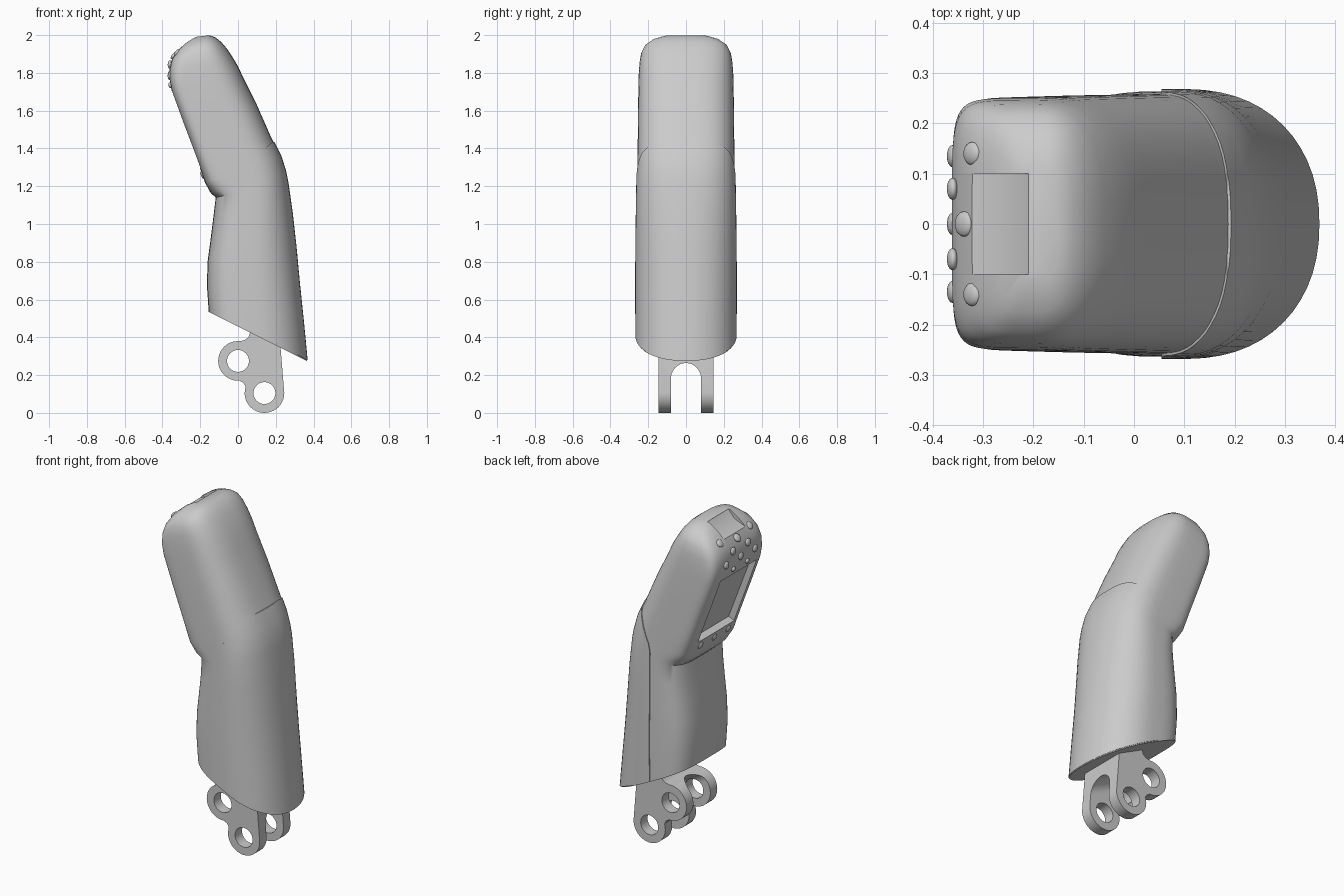
import bpy, bmesh
from math import sin, cos, pi, atan2, radians
from mathutils import Vector

if "Cube" in bpy.data.objects:
    bpy.data.objects.remove(bpy.data.objects["Cube"])


def finish(name, bm):
    bmesh.ops.recalc_face_normals(bm, faces=bm.faces)
    me = bpy.data.meshes.new(name)
    bm.to_mesh(me)
    bm.free()
    ob = bpy.data.objects.new(name, me)
    bpy.context.collection.objects.link(ob)
    return ob


def prism(name, pts, vec):
    """Closed outline of 3D points swept along vec."""
    bm = bmesh.new()
    a = [bm.verts.new(p) for p in pts]
    b = [bm.verts.new(Vector(p) + Vector(vec)) for p in pts]
    bm.faces.new(a)
    bm.faces.new(b[::-1])
    for i in range(len(a)):
        j = (i + 1) % len(a)
        bm.faces.new((a[i], b[i], b[j], a[j]))
    return finish(name, bm)


def side_prism(name, prof, hy):
    return prism(name, [(x, -hy, z) for x, z in prof], (0, 2 * hy, 0))


def boolean(ob, tool, op):
    m = ob.modifiers.new(op, 'BOOLEAN')
    m.operation, m.solver, m.object = op, 'EXACT', tool
    bpy.context.view_layer.objects.active = ob
    bpy.ops.object.modifier_apply(modifier=m.name)
    bpy.data.objects.remove(tool)


def smooth(ob, deg):
    bpy.ops.object.select_all(action='DESELECT')
    ob.select_set(True)
    bpy.context.view_layer.objects.active = ob
    bpy.ops.object.shade_smooth_by_angle(angle=radians(deg))


def arc(cx, cz, r, a0, a1, n=20):
    return [(cx + r * cos(radians(a0 + (a1 - a0) * i / n)),
             cz + r * sin(radians(a0 + (a1 - a0) * i / n))) for i in range(n + 1)]


# Body stations: left x, z, right x, z, half width, left and right squareness
STATIONS = [
    (-.155, .535, .365, .275, .263, 3.6, 2.2), (-.165, .68, .345, .48, .264, 3.6, 2.2),
    (-.16, .81, .322, .70, .264, 3.6, 2.2), (-.145, .92, .305, .88, .263, 3.6, 2.2),
    (-.13, 1.04, .285, 1.06, .261, 3.6, 2.3), (-.118, 1.14, .262, 1.22, .259, 4, 2.4),
    (-.145, 1.165, .25, 1.28, .258, 5, 2.5), (-.175, 1.22, .225, 1.36, .257, 6.5, 2.6),
    (-.216, 1.34, .175, 1.46, .256, 7, 2.7), (-.288, 1.53, .1, 1.63, .254, 7, 2.7),
    (-.35, 1.70, .03, 1.77, .252, 7, 2.7), (-.361, 1.76, 0, 1.835, .25, 7, 2.7),
    (-.362, 1.82, -.03, 1.885, .246, 6, 2.7), (-.35, 1.87, -.06, 1.93, .238, 5, 2.7),
    (-.32, 1.92, -.09, 1.965, .217, 4, 2.7), (-.275, 1.96, -.12, 1.988, .175, 4, 2.7),
    (-.23, 1.99, -.15, 1.999, .115, 4, 2.7)]


def body_loft(name, grow=0.0, n=56):
    bm = bmesh.new()
    rings = []
    for lx, lz, rx, rz, w, nl, nr in STATIONS:
        l, r = Vector((lx, 0, lz)), Vector((rx, 0, rz))
        mid, half = (l + r) / 2, (r - l) / 2
        half += half.normalized() * grow
        ring = []
        for i in range(n):
            c, s = cos(2 * pi * i / n), sin(2 * pi * i / n)
            e = 2 / (nr if c > 0 else nl)
            u = abs(c) ** e * (1 if c > 0 else -1)
            v = abs(s) ** e * (1 if s > 0 else -1)
            ring.append(bm.verts.new(mid + half * u + Vector((0, (w + grow) * v, 0))))
        rings.append(ring)
    for a, b in zip(rings, rings[1:]):
        for i in range(n):
            j = (i + 1) % n
            bm.faces.new((a[i], a[j], b[j], b[i]))
    bm.faces.new(rings[0][::-1])
    bm.faces.new(rings[-1])
    return finish(name, bm)


# Main body with the raised grip cover joined on
body = body_loft("body")
cover = body_loft("grip_cover", .005)
seam = [(.055, .436), (.055, 1.2), (.065, 1.25), (.085, 1.29), (.125, 1.37),
        (.155, 1.41), (.185, 1.435), (.6, 1.435), (.6, .164)]
boolean(cover, side_prism("cover_cutter", seam, .4), 'INTERSECT')
boolean(body, cover, 'UNION')

# Screen recess in the sloped face
DIR, NORMAL = Vector((-.357, 0, .934)), Vector((-.934, 0, -.357))
START = Vector((-.155, 0, 1.18))


def rotated(ob, loc, normal):
    ob.location = loc
    ob.rotation_euler = (0, atan2(normal[0], normal[2]), 0)


bpy.ops.mesh.primitive_cube_add(size=1)
box = bpy.context.object
box.scale = (.43, .34, .08)
rotated(box, START + DIR * .34, NORMAL)
bpy.context.view_layer.update()
boolean(body, box, 'DIFFERENCE')

# V-shaped notch on the top slope
notch = [(-.325, 1.915), (-.25, 1.945), (-.21, 1.992), (-.21, 2.1), (-.45, 2.1), (-.45, 1.915)]
boolean(body, side_prism("notch_cutter", notch, .1), 'DIFFERENCE')
smooth(body, 35)


# Buttons
def button(name, loc, normal, r=.022):
    bpy.ops.mesh.primitive_uv_sphere_add(segments=20, ring_count=12, radius=1)
    ob = bpy.context.object
    ob.name = name
    ob.scale = (r, r, .011)
    rotated(ob, loc, normal)
    smooth(ob, 60)


for y in (-.13, 0, .13):
    button("lower_button", START + DIR * .085 + Vector((0, y, 0)), NORMAL)
for y, z in ((-.135, 1.785), (-.07, 1.845), (0, 1.79), (.07, 1.845), (.135, 1.785)):
    button("upper_button", (-.361, y, z), (-1, 0, .1))
for y in (-.065, .065):
    button("small_button", (-.358, y, 1.735), (-1, 0, -.2), .015)
for y in (-.14, .14):
    button("top_button", (-.322, y, 1.908), (-.75, 0, .66), .023)
button("centre_button", (-.338, 0, 1.893), (-.75, 0, .66), .025)

# Mounting bracket with two lobes
outline = ([(.22, .47), (.225, .35)] + arc(.14, .105, .105, 0, -180)
           + [(.04, .14), (.028, .16), (.01, .169)]
           + arc(0, .275, .105, -85, -275)
           + [(.035, .385), (.055, .40), (.064, .425), (.065, .49)])
bracket = side_prism("mounting_bracket", outline, .145)
for cx, cz in ((0, .275), (.14, .105)):
    hole = side_prism("pin_hole_cutter", arc(cx, cz, .058, 0, 348.75, 31), .3)
    boolean(bracket, hole, 'DIFFERENCE')
slot = [(-.08, -.5)] + arc(0, .45, .08, 180, 0, 16) + [(.08, -.5)]
boolean(bracket, prism("slot_cutter", [(-.3, y, z) for y, z in slot], (.8, 0, -.4)), 'DIFFERENCE')
smooth(bracket, 35)
